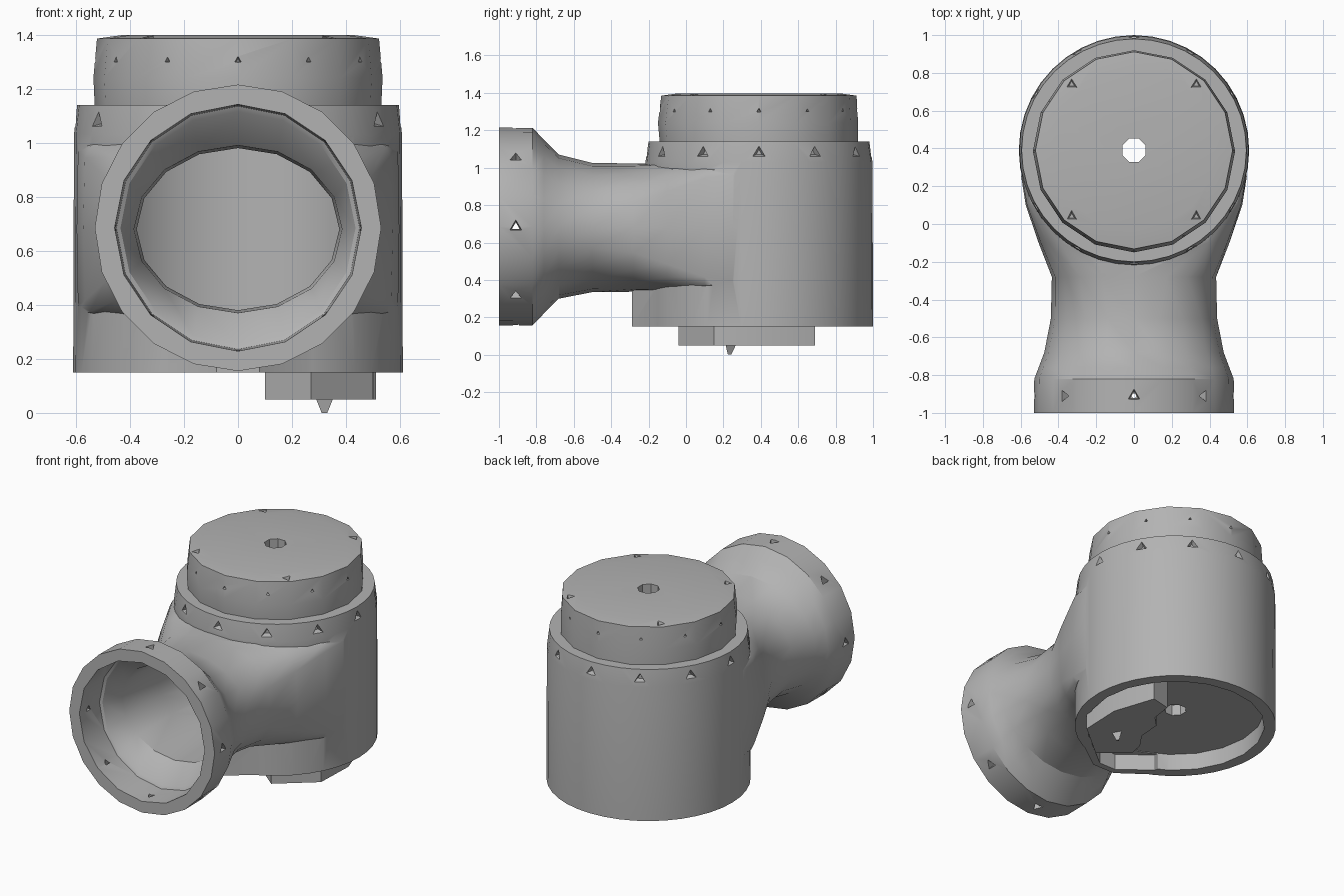
import bpy, bmesh, math
from mathutils import Vector, Matrix

if "Cube" in bpy.data.objects:
    bpy.data.objects.remove(bpy.data.objects["Cube"])

grey = bpy.data.materials.new("plain grey")
grey.use_nodes = True
grey.diffuse_color = (0.45, 0.45, 0.45, 1)
grey.node_tree.nodes["Principled BSDF"].inputs["Base Color"].default_value = grey.diffuse_color
CY, PZ = 0.39, 0.685      # vertical body axis (y) and pipe axis (z)


def finish(name, bm):
    bmesh.ops.recalc_face_normals(bm, faces=bm.faces[:])
    mesh = bpy.data.meshes.new(name)
    bm.to_mesh(mesh)
    bm.free()
    mesh.materials.append(grey)
    ob = bpy.data.objects.new(name, mesh)
    bpy.context.collection.objects.link(ob)
    return ob


def bulge(v, power):
    return math.copysign(abs(v) ** power, v) if abs(v) > 1e-6 else 0.0


def loft(name, rings, sides, axis="Z", turn=0.0):
    """Closed solid through rings: (position, x radius, other radius, centre, optional squareness)."""
    bm = bmesh.new()
    loops = []
    for pos, rx, ro, c, *square in rings:
        power = square[0] if square else 1.0
        loop = []
        for i in range(sides):
            a = math.tau * (i + turn) / sides
            x, o = rx * bulge(math.cos(a), power), c + ro * bulge(math.sin(a), power)
            loop.append(bm.verts.new((x, o, pos) if axis == "Z" else (x, pos, o)))
        loops.append(loop)
    for a, b in zip(loops, loops[1:]):
        for i in range(sides):
            j = (i + 1) % sides
            bm.faces.new((a[i], a[j], b[j], b[i]))
    bm.faces.new(loops[0])
    bm.faces.new(loops[-1])
    return finish(name, bm)


def slab(name, outline, low, high):
    """Flat outline raised from one height to another."""
    bm = bmesh.new()
    base = bm.faces.new([bm.verts.new((x, y, low)) for x, y in outline])
    top = bmesh.ops.extrude_face_region(bm, geom=[base])
    bmesh.ops.translate(bm, vec=(0, 0, high - low),
                        verts=[v for v in top["geom"] if isinstance(v, bmesh.types.BMVert)])
    return finish(name, bm)


def spikes(name, spots, radius, depth):
    """Three-sided pointed pits; each spot is (position, direction into the wall)."""
    bm = bmesh.new()
    for p, d in spots:
        m = Matrix.Translation(p) @ Vector(d).to_track_quat("Z", "Y").to_matrix().to_4x4()
        bmesh.ops.create_cone(bm, cap_ends=True, segments=3, radius1=radius,
                              radius2=radius * 0.3, depth=depth, matrix=m)
    return finish(name, bm)


def combine(ob, other, operation, keep=False):
    mod = ob.modifiers.new("join", "BOOLEAN")
    mod.operation, mod.object, mod.solver = operation, other, "EXACT"
    bpy.context.view_layer.update()
    mesh = bpy.data.meshes.new_from_object(ob.evaluated_get(bpy.context.evaluated_depsgraph_get()))
    ob.modifiers.clear()
    ob.data = mesh
    if not keep:
        bpy.data.objects.remove(other)


def shade(ob):
    bpy.ops.object.select_all(action="DESELECT")
    ob.select_set(True)
    bpy.context.view_layer.objects.active = ob
    bpy.ops.object.shade_smooth_by_angle(angle=math.radians(28))


def around(count, radius, z):
    """Spots facing inwards around the body axis."""
    out = []
    for i in range(count):
        a = math.tau * i / count
        d = Vector((math.cos(a), math.sin(a), 0))
        out.append((d * radius + Vector((0, CY, z)), -d))
    return out


# Round body, with a flared side pipe that squares off where it blends into the wall
housing = loft("housing", [(0.15, 0.61, 0.61, CY), (1.03, 0.607, 0.607, CY),
                           (1.14, 0.595, 0.59, CY)], 40)
pipe = loft("side_pipe", [(-1.0, 0.53, 0.53, PZ), (-0.82, 0.528, 0.528, PZ),
                          (-0.76, 0.505, 0.465, PZ), (-0.68, 0.475, 0.385, PZ),
                          (-0.5, 0.44, 0.345, 0.68), (-0.28, 0.435, 0.343, 0.68, 0.8),
                          (-0.1, 0.505, 0.343, 0.68, 0.48), (0.1, 0.573, 0.343, 0.68, 0.22),
                          (0.25, 0.597, 0.343, 0.68, 0.16), (0.4, 0.59, 0.33, 0.68, 0.16)], 20, "Y")
combine(housing, pipe, "UNION")

# Short pointed bulge under the pipe at the front of the body
combine(housing, slab("tongue", [(-0.08, -0.29), (0.08, -0.29), (0.3, -0.13), (0.3, 0.0),
                                 (-0.3, 0.0), (-0.3, -0.13)], 0.15, 0.37), "UNION")

# Hollow chamber, pipe bore and underside recess
combine(housing, loft("chamber", [(0.33, 0.53, 0.53, CY), (1.06, 0.53, 0.53, CY)], 40), "DIFFERENCE")
combine(housing, loft("bore", [(-1.1, 0.46, 0.46, PZ), (-0.8, 0.45, 0.45, PZ),
                               (-0.79, 0.435, 0.43, PZ), (-0.66, 0.385, 0.31, 0.68),
                               (-0.3, 0.375, 0.3, 0.68), (0.2, 0.375, 0.3, 0.68)],
                      16, "Y"), "DIFFERENCE")
combine(housing, loft("recess", [(0.1, 0.54, 0.54, CY), (0.26, 0.54, 0.54, CY)], 20), "DIFFERENCE")
combine(housing, slab("notch", [(-0.06, -0.25), (0.06, -0.25), (0.25, -0.1), (0.25, 0.0),
                                (-0.25, 0.0), (-0.25, -0.1)], 0.1, 0.255), "DIFFERENCE")

# Lid
cap = loft("lid", [(1.13, 0.53, 0.53, CY), (1.24, 0.535, 0.535, CY - 0.005),
                   (1.385, 0.522, 0.522, CY), (1.398, 0.43, 0.43, CY)], 16)

# Centre hole through lid and housing
drill = loft("drill", [(0.0, 0.067, 0.067, CY), (1.6, 0.067, 0.067, CY)], 8, turn=0.5)
combine(housing, drill, "DIFFERENCE", keep=True)
combine(cap, drill, "DIFFERENCE")

# Small screw pits: pipe rim, body shoulder, lid side and lid top
rim = []
for k in range(8):
    a = math.tau * k / 8
    d = Vector((math.cos(a), 0, math.sin(a)))
    rim.append((d * 0.5 + Vector((0, -0.91, PZ)), -d))
combine(housing, spikes("rim_pits", rim, 0.048, 0.2), "DIFFERENCE")
combine(housing, spikes("shoulder_pits", around(12, 0.6, 1.08), 0.058, 0.06), "DIFFERENCE")
combine(cap, spikes("lid_side_pits", around(12, 0.53, 1.305), 0.022, 0.06), "DIFFERENCE")
tops = [((sx * 0.33, CY + sy * 0.35, 1.4), (0, 0, -1)) for sx in (-1, 1) for sy in (-1, 1)]
combine(cap, spikes("lid_top_pits", tops, 0.055, 0.06), "DIFFERENCE")

# Bracket inside the underside recess
bracket = slab("underside_bracket",
               [(0.1, 0.1), (0.27, -0.04), (0.5, 0.15), (0.51, 0.42), (0.42, 0.69),
                (0.29, 0.66), (0.27, 0.52), (0.2, 0.45), (0.19, 0.3), (0.12, 0.2)], 0.05, 0.27)

# Pointed pin under the bracket
bm = bmesh.new()
bmesh.ops.create_cone(bm, cap_ends=True, segments=3, radius1=0.012, radius2=0.04, depth=0.06,
                      matrix=Matrix.Translation((0.32, 0.23, 0.03)))
pin = finish("bracket_pin", bm)

for part in (housing, cap, bracket):
    shade(part)
